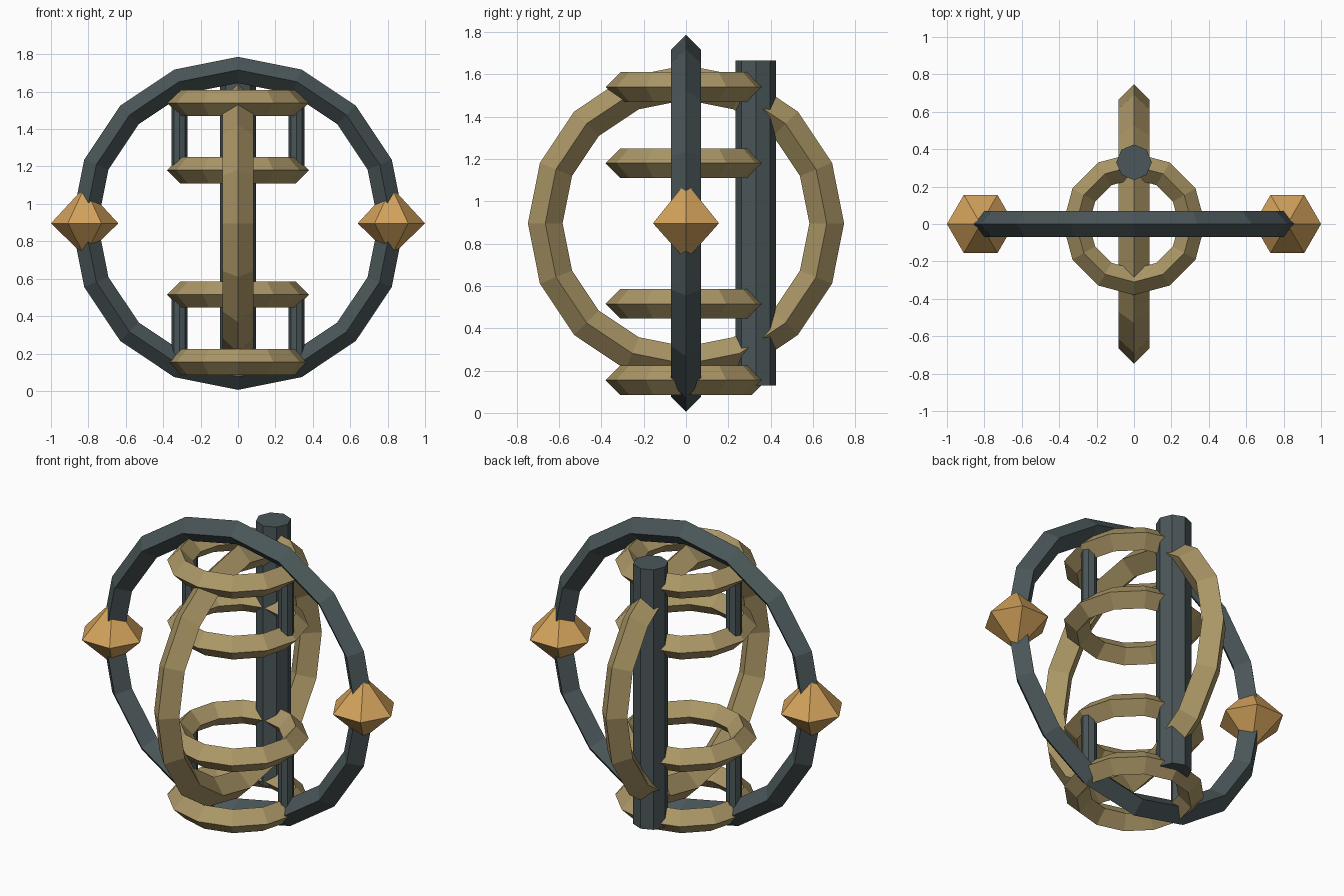
import bpy, bmesh
from math import pi, cos, sin

if "Cube" in bpy.data.objects:
    bpy.data.objects.remove(bpy.data.objects["Cube"])


def material(name, rgb):
    m = bpy.data.materials.new(name)
    m.diffuse_color = (*rgb, 1)
    m.use_nodes = True
    m.node_tree.nodes["Principled BSDF"].inputs["Base Color"].default_value = m.diffuse_color
    return m


DARK = material("dark_metal", (0.069, 0.093, 0.098))
BRASS = material("brass", (0.41, 0.31, 0.135))
AMBER = material("amber", (0.65, 0.36, 0.105))
MID = 0.896          # height of the big rings' centre


def finish(name, mat):
    ob = bpy.context.object
    ob.name = name
    ob.data.materials.append(mat)
    return ob


def ring(name, mat, z, major, minor, sides, rot=(0, 0, 0)):
    # low-poly ring with a diamond cross-section
    bpy.ops.mesh.primitive_torus_add(
        major_segments=sides, minor_segments=4, major_radius=major,
        minor_radius=minor, location=(0, 0, z), rotation=rot)
    return finish(name, mat)


def rod(name, x, y, z0, z1, radius):
    bpy.ops.mesh.primitive_cylinder_add(
        vertices=8, radius=radius, depth=z1 - z0,
        location=(x, y, (z0 + z1) / 2))
    return finish(name, DARK)


def gem(name, x, radius, up, down):
    # six-sided double pyramid
    bm = bmesh.new()
    belt = [bm.verts.new((radius * cos(i * pi / 3), radius * sin(i * pi / 3), 0))
            for i in range(6)]
    top, bottom = bm.verts.new((0, 0, up)), bm.verts.new((0, 0, -down))
    for i in range(6):
        a, b = belt[i], belt[(i + 1) % 6]
        bm.faces.new((a, b, top))
        bm.faces.new((b, a, bottom))
    me = bpy.data.meshes.new(name)
    bm.to_mesh(me)
    bm.free()
    ob = bpy.data.objects.new(name, me)
    ob.location = (x, 0, MID)
    me.materials.append(AMBER)
    bpy.context.collection.objects.link(ob)


# two large upright rings at right angles
ring("outer_ring", DARK, MID, 0.82, 0.07, 16, (pi / 2, 0, 0))
ring("inner_upright_ring", BRASS, MID, 0.665, 0.082, 16, (0, pi / 2, 0))

# four small level rings
levels = (0.155, 0.515, 1.18, 1.54)
for i, z in enumerate(levels):
    ring(f"level_ring_{i + 1}", BRASS, z, 0.31, 0.07, 12)

# thick back rod, and short rods joining each pair of level rings
rod("back_rod", 0, 0.33, 0.13, 1.665, 0.095)
for side, s in (("left", -1), ("right", 1)):
    rod(f"lower_rod_{side}", s * 0.313, 0, levels[0], levels[1], 0.043)
    rod(f"upper_rod_{side}", s * 0.313, 0, levels[2], levels[3], 0.043)
    gem(f"gem_{side}", s * 0.82, 0.18, 0.195, 0.175)
